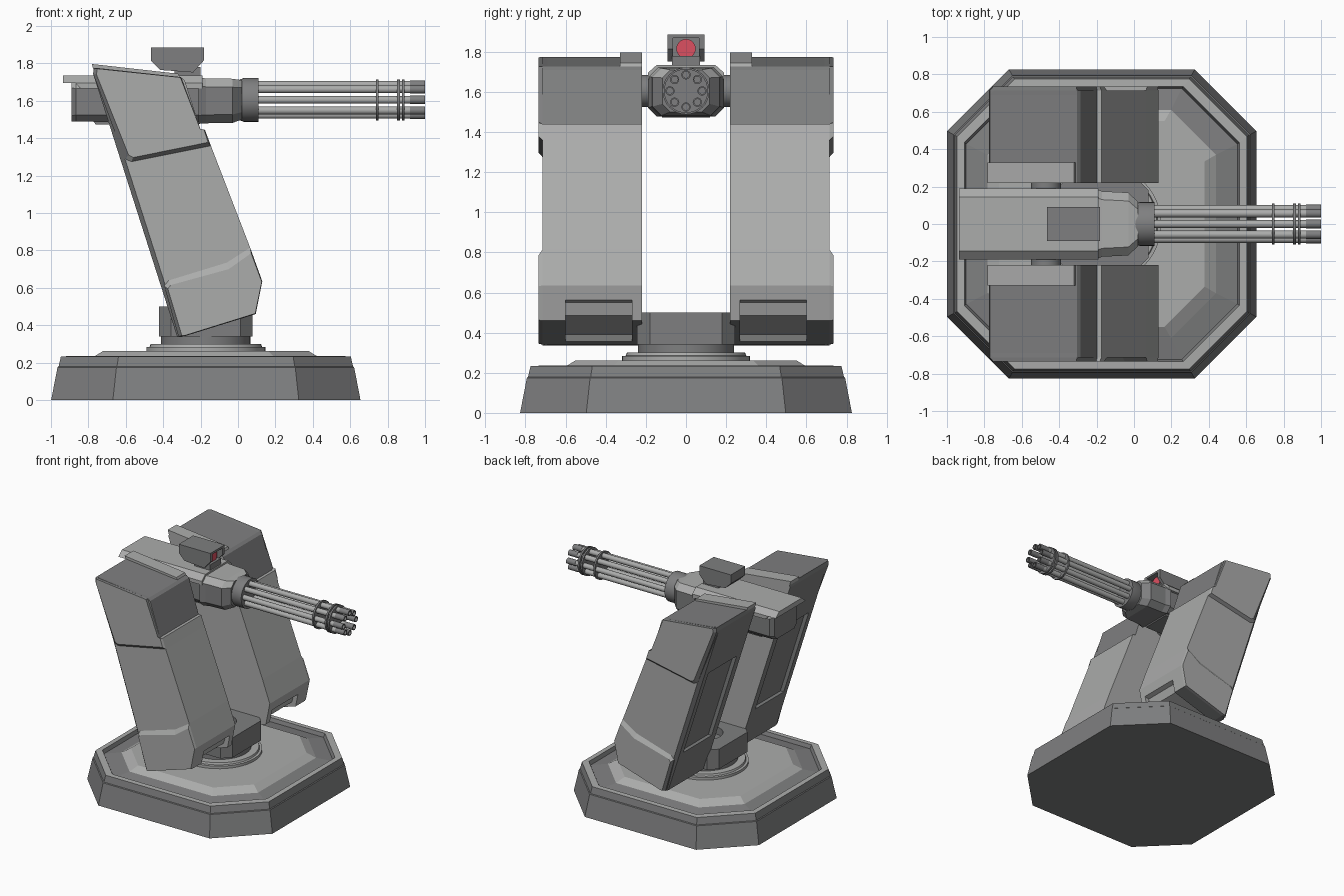
import bpy, bmesh, math
from mathutils import Vector

if "Cube" in bpy.data.objects:
    bpy.data.objects.remove(bpy.data.objects["Cube"])


def material(name, col):
    m = bpy.data.materials.new(name)
    m.diffuse_color = (*col, 1)
    m.use_nodes = True
    m.node_tree.nodes["Principled BSDF"].inputs["Base Color"].default_value = m.diffuse_color
    return m


LIGHT = material("light_grey", (.41, .415, .41))
DARK = material("dark_grey", (.21, .212, .215))
RED = material("lens_red", (.72, .08, .12))


def finish(name, bm, mat, smooth=False):
    bmesh.ops.recalc_face_normals(bm, faces=bm.faces)
    me = bpy.data.meshes.new(name)
    bm.to_mesh(me)
    bm.free()
    me.materials.append(mat)
    ob = bpy.data.objects.new(name, me)
    bpy.context.collection.objects.link(ob)
    if smooth:
        bpy.context.view_layer.objects.active = ob
        ob.select_set(True)
        bpy.ops.object.shade_smooth_by_angle(angle=math.radians(35))
        ob.select_set(False)
    return ob


def paint(ob, mat, test):
    """Give a second material to the faces whose (centre, normal) pass the test."""
    ob.data.materials.append(mat)
    for f in ob.data.polygons:
        if test(f.center, f.normal):
            f.material_index = 1


def loft(name, rings, mat=DARK, smooth=False):
    """Skin matching rings of 3D points and cap both ends."""
    bm = bmesh.new()
    vs = [[bm.verts.new(p) for p in r] for r in rings]
    n = len(vs[0])
    for a, b in zip(vs, vs[1:]):
        for i in range(n):
            j = (i + 1) % n
            bm.faces.new((a[i], a[j], b[j], b[i]))
    bm.faces.new(vs[0][::-1])
    bm.faces.new(vs[-1])
    return finish(name, bm, mat, smooth)


def oct_pts(hx, hy, c):
    return [(hx, hy - c), (hx - c, hy), (c - hx, hy), (-hx, hy - c),
            (-hx, c - hy), (c - hx, -hy), (hx - c, -hy), (hx, c - hy)]


def prism(name, pts, y0, y1, mat=DARK):
    """Extrude an x-z profile along y."""
    return loft(name, [[(x, y, z) for x, z in pts] for y in (y0, y1)], mat)


def turned(name, prof, centre, axis, mat=DARK, seg=32):
    """Surface of revolution from (radius, distance) pairs."""
    rings = []
    for r, d in prof:
        ring = []
        for i in range(seg):
            a = 2 * math.pi * i / seg
            u, v = r * math.cos(a), r * math.sin(a)
            p = {'x': (d, u, v), 'y': (u, d, v), 'z': (u, v, d)}[axis]
            ring.append(Vector(centre) + Vector(p))
        rings.append(ring)
    return loft(name, rings, mat, True)


def cut(ob, cutter):
    m = ob.modifiers.new("cut", 'BOOLEAN')
    m.operation, m.solver, m.object = 'DIFFERENCE', 'EXACT', cutter
    cutter.hide_render = True
    cutter.hide_viewport = True


def mirror_y(ob):
    m = ob.modifiers.new("mirror", 'MIRROR')
    m.use_axis = (False, True, False)
    m.use_mirror_merge = False


CX = -0.172   # base centre
GZ = 1.605    # gun axis height

# base: rim, groove and raised deck in one stack of octagons
stack = [(.827, .33, 0), (.793, .315, .175), (.787, .312, .18), (.775, .308, .233),
         (.735, .30, .235), (.725, .297, .205), (.61, .24, .225), (.55, .215, .262)]
base = loft("base", [[(CX + x, y, z) for x, y in oct_pts(h, h, c)] for h, c, z in stack])
paint(base, LIGHT, lambda c, n: n.z > .5 and c.z > .222)

# turntable and pedestal
turned("turntable", [(.318, .25), (.318, .283), (.30, .285), (.295, .30)], (CX, 0, 0), 'z', LIGHT, 48)
turned("pedestal_foot", [(.24, .29), (.24, .35)], (CX, 0, 0), 'z')
pedestal = loft("pedestal", [[(CX + x, y, z) for x, y in oct_pts(.25, .245, .065)] for z in (.34, .5)])
cut(pedestal, turned("pedestal_bore", [(.13, .44), (.13, .6)], (CX, 0, 0), 'z'))

# arm core, with the outer rear edge chamfered; dark cap and rear
arm = [(-.775, 1.745), (-.77, 1.775), (-.305, 1.727), (-.285, 1.71), (-.198, 1.44), (-.175, 1.44),
       (-.145, 1.36), (.065, .815), (.13, .635), (.095, .46), (-.285, .342), (-.325, .337)]
rear = (0, 1, 11)
outer = [(x + .025 if i in rear else x, z) for i, (x, z) in enumerate(arm)]
core = loft("arm", [[(x, y, z) for x, z in p] for p, y in ((arm, .22), (arm, .69), (outer, .715))], LIGHT)


def cap_or_rear(c, n):
    return abs(n.y) < .8 and (c.z > 1.45 or n.x < -.5 or n.z < -.6)


paint(core, DARK, cap_or_rear)
cut(core, prism("front_slot_cutter", [(.25, .61), (.08, .55), (.06, .485), (-.22, .39),
                                      (-.27, .3), (.25, .3)], .27, .60, LIGHT))
cut(core, prism("rear_panel_cutter", [(-.6, .65), (-.395, .65), (-.618, 1.35), (-.85, 1.35)], .28, .64))
mirror_y(core)


def plate(name, edge, face):
    """Armour plate on the outside of an arm, with sloped edges."""
    ob = loft(name, [[(x, y, z) for x, z in p] for p, y in ((edge, .69), (edge, .715), (face, .735))], LIGHT)
    paint(ob, DARK, cap_or_rear)
    mirror_y(ob)


plate("upper_arm_plate",
      [(-.775, 1.745), (-.77, 1.775), (-.305, 1.727), (-.198, 1.44), (-.175, 1.44), (-.145, 1.36), (-.57, 1.275), (-.605, 1.29)],
      [(-.757, 1.742), (-.752, 1.772), (-.308, 1.725), (-.202, 1.45), (-.182, 1.447), (-.16, 1.378), (-.56, 1.297), (-.585, 1.31)])
plate("lower_arm_plate",
      [(-.395, .61), (-.37, .64), (-.06, .735), (.065, .815), (.13, .635), (.095, .46), (-.285, .342), (-.318, .34)],
      [(-.375, .595), (-.36, .615), (-.05, .70), (.07, .785), (.127, .632), (.092, .463), (-.283, .346), (-.30, .345)])

# raised strip on the inner top edge of each arm
mirror_y(prism("arm_top_strip", [(-.782, 1.797), (-.32, 1.745), (-.30, 1.70), (-.765, 1.74)], .22, .33, LIGHT))

# trunnion joining gun to the arms
turned("trunnion", [(.08, -.24), (.08, .24)], (-.47, 0, GZ), 'y')


def along_x(name, stations):
    """Loft octagon sections (x, half width, half height, cut, centre z)."""
    ob = loft(name, [[(x, y, cz + z) for y, z in oct_pts(w, h, c)] for x, w, h, c, cz in stations])
    paint(ob, LIGHT, lambda c, n: n.z > .5)


# gun housing, nose and rear cover
along_x("gun_housing", [(-.89, .14, .105, .03, 1.595), (-.865, .17, .105, .035, 1.595), (-.2, .17, .105, .035, 1.595)])
along_x("gun_nose", [(-.21, .19, .123, .045, 1.60), (-.17, .175, .12, .045, 1.60),
                     (-.03, .168, .118, .045, 1.60), (.022, .118, .105, .04, GZ)])
prism("gun_belly", [(-.78, 1.5), (-.2, 1.5), (-.22, 1.473), (-.76, 1.473)], -.12, .12)
cover = [(-.19, 1.665), (-.19, 1.695), (-.145, 1.735), (.145, 1.735), (.19, 1.695), (.19, 1.665)]
loft("gun_cover", [[(x, y, z + (.03 if x < -.85 and z < 1.68 else 0)) for y, z in cover]
                   for x in (-.935, -.87, -.84, -.19)], LIGHT)

# rotary barrels with dark muzzles, collar and clamp rings
turned("barrel_collar", [(.105, .0), (.117, .03), (.117, .11)], (0, 0, GZ), 'x')
for i in range(8):
    a = i * math.pi / 4
    c = (0, .08 * math.cos(a), GZ + .08 * math.sin(a))
    turned("barrel", [(.021, .1), (.021, .925)], c, 'x', LIGHT, 14)
    turned("muzzle", [(.023, .92), (.023, 1.0), (.016, 1.0), (.016, .94)], c, 'x', DARK, 14)
for x in (.745, .858, .884):
    turned("barrel_clamp", [(.11, x - .007), (.11, x + .007)], (0, 0, GZ), 'x')

# sight with hooded red lens
sight = prism("sight", [(-.465, 1.885), (-.183, 1.885), (-.183, 1.815), (-.24, 1.752),
                        (-.415, 1.765), (-.465, 1.815)], -.092, .092)
cut(sight, prism("sight_cutter", [(-.25, 1.868), (-.1, 1.868), (-.1, 1.765), (-.25, 1.765)], -.065, .065))
prism("sight_mount", [(-.34, 1.78), (-.2, 1.78), (-.2, 1.71), (-.34, 1.71)], -.07, .07)
turned("sight_lens", [(.048, -.27), (.048, -.22)], (0, 0, 1.815), 'x', RED)
